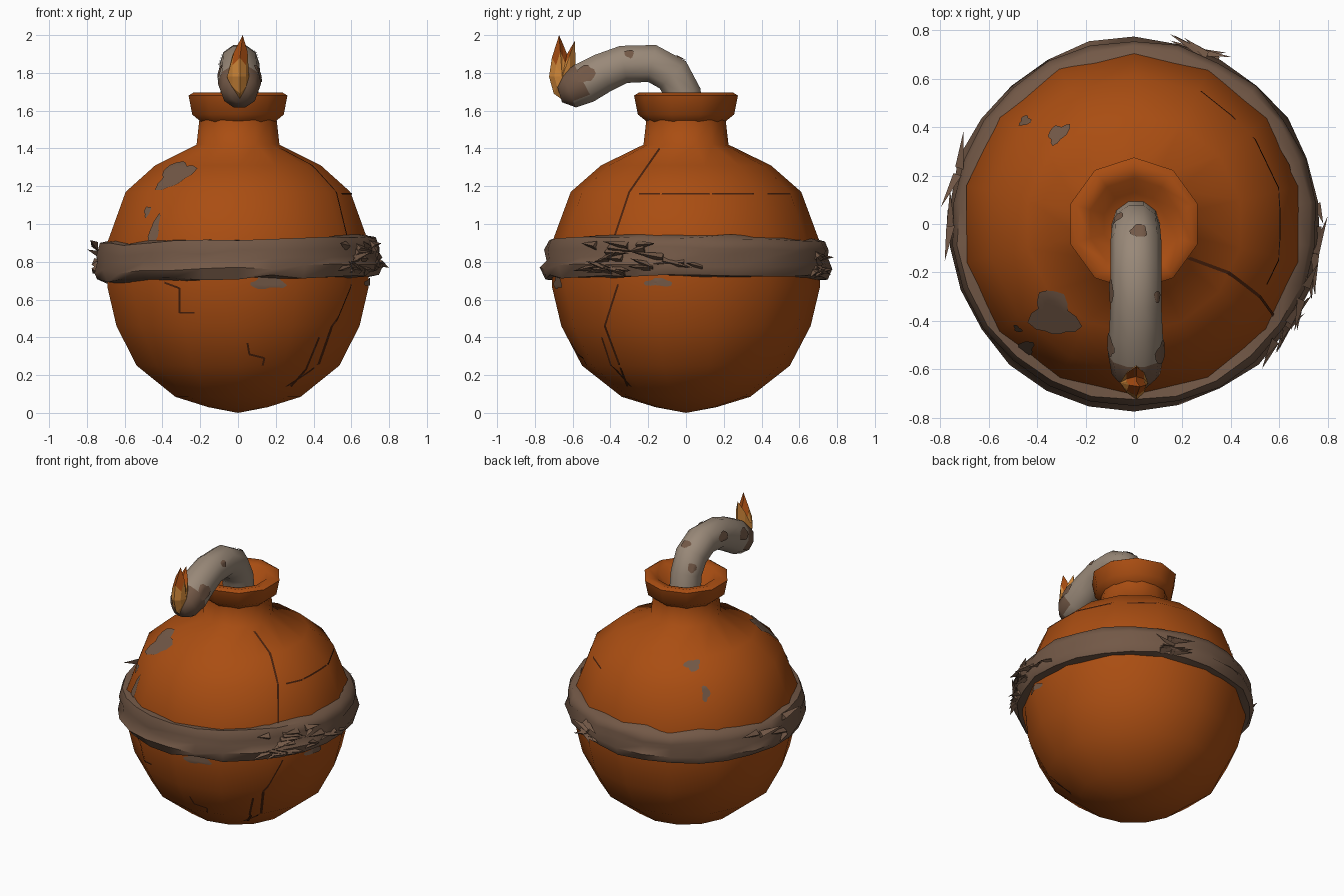
import bpy, bmesh, math, random
from mathutils import Vector
from mathutils.bvhtree import BVHTree

random.seed(4)
if "Cube" in bpy.data.objects:
    bpy.data.objects.remove(bpy.data.objects["Cube"])


def material(name, rgb):
    m = bpy.data.materials.new(name)
    m.use_nodes = True
    m.diffuse_color = (*rgb, 1)
    bsdf = m.node_tree.nodes["Principled BSDF"]
    bsdf.inputs["Base Color"].default_value = (*rgb, 1)
    bsdf.inputs["Roughness"].default_value = 0.9
    return m


RUST = material("rust orange", (0.40, 0.075, 0.006))
CLOTH = material("brown cloth", (0.17, 0.098, 0.062))
ROPE = material("pale rope", (0.32, 0.25, 0.19))
AMBER = material("amber flame", (0.62, 0.24, 0.04))
CRACK = material("dark crack", (0.07, 0.016, 0.004))


def finish(bm, name, mats, smooth=None, recalc=True):
    bmesh.ops.remove_doubles(bm, verts=bm.verts, dist=0.0005)
    if recalc:
        bmesh.ops.recalc_face_normals(bm, faces=bm.faces)
    me = bpy.data.meshes.new(name)
    bm.to_mesh(me)
    bm.free()
    ob = bpy.data.objects.new(name, me)
    bpy.context.collection.objects.link(ob)
    for m in mats:
        me.materials.append(m)
    if smooth:
        bpy.ops.object.select_all(action='DESELECT')
        ob.select_set(True)
        bpy.context.view_layer.objects.active = ob
        bpy.ops.object.shade_smooth_by_angle(angle=math.radians(smooth))
    return ob


def bridge(bm, a, b):
    n = len(a)
    for i in range(n):
        j = (i + 1) % n
        bm.faces.new((a[i], a[j], b[j], b[i]))


def polar(r, angle, z):
    return Vector((r * math.cos(angle), r * math.sin(angle), z))


def lathe(name, profile, sides, mats, smooth, closed=False, warp=lambda p: p):
    bm = bmesh.new()
    rings = [[bm.verts.new(warp(polar(r, math.tau * (i + 0.5) / sides, z)))
              for i in range(sides)] for r, z in profile]
    for a, b in zip(rings, rings[1:] + rings[:1] if closed else rings[1:]):
        bridge(bm, a, b)
    return finish(bm, name, mats, smooth)


def surface(ob):
    return BVHTree.FromPolygons([v.co.copy() for v in ob.data.vertices],
                                [tuple(p.vertices) for p in ob.data.polygons])


def patch(name, tree, centre, w, h, lumps=0.2, rings=5, sides=18):
    """Thin irregular stain that hugs a surface."""
    c, n, _, _ = tree.find_nearest(Vector(centre))
    u = Vector((0, 0, 1)).cross(n)
    u = u.normalized() if u.length > 0.1 else Vector((1, 0, 0))
    v = n.cross(u)
    p1, p2 = random.uniform(0, 6), random.uniform(0, 6)
    bm = bmesh.new()
    loops = []
    for k in range(rings + 1):
        loop = []
        for i in range(sides):
            a = math.tau * i / sides
            s = k / rings * (1 + lumps * (math.sin(3 * a + p1) + 0.6 * math.sin(5 * a + p2)))
            hit, hn, _, _ = tree.find_nearest(c + u * (w * s * math.cos(a)) + v * (h * s * math.sin(a)))
            loop.append(bm.verts.new(hit + hn * 0.006))
        loops.append(loop)
    for a, b in zip(loops, loops[1:]):
        bridge(bm, b, a)
    ob = finish(bm, name, [CLOTH], 60, recalc=False)
    # keep the plate facing away from the surface
    if ob.data.polygons[-1].normal.dot(n) < 0:
        ob.data.flip_normals()


def crack(name, tree, points, view):
    """Hairline crack projected on the shell; points are (across, z)."""
    bm = bmesh.new()
    for (a0, z0), (a1, z1) in zip(points, points[1:]):
        steps = 8
        side = Vector((z0 - z1, a1 - a0)).normalized() * 0.005
        prev = None
        for k in range(steps + 1):
            t = k / steps
            a, z = a0 + (a1 - a0) * t, z0 + (z1 - z0) * t
            pair = []
            for s in (-1, 1):
                b, zz = a + side.x * s, z + side.y * s
                start = Vector((b, -3, zz)) if view == "front" else Vector((3, b, zz))
                ray = Vector((0, 1, 0)) if view == "front" else Vector((-1, 0, 0))
                hit, n, _, _ = tree.ray_cast(start, ray)
                pair.append(bm.verts.new(hit - ray * 0.005))
            if prev:
                bm.faces.new((prev[0], prev[1], pair[1], pair[0]))
            prev = pair
    finish(bm, name, [CRACK])


# Round shell with neck and a hollow lip
shell = lathe("shell", [(0, 0), (0.16, 0.03), (0.34, 0.085), (0.55, 0.25), (0.66, 0.46),
                        (0.71, 0.67), (0.71, 0.90), (0.61, 1.17), (0.45, 1.31), (0.225, 1.42),
                        (0.21, 1.55)], 14, [RUST], 65)
lathe("neck_lip", [(0.205, 1.54), (0.255, 1.58), (0.275, 1.68), (0.25, 1.695), (0.19, 1.68),
                   (0.13, 1.60), (0, 1.58)], 10, [RUST], 50)


# Cloth band wound round the middle, slightly tilted and uneven
def rumple(p):
    f = 1 + random.uniform(-0.010, 0.010)
    return Vector((p.x * f, p.y * f, p.z + 0.025 * p.x + random.uniform(-0.012, 0.012)))


lathe("cloth_band", [(0.69, 0.71), (0.745, 0.715), (0.77, 0.765), (0.745, 0.815), (0.755, 0.855),
                     (0.73, 0.91), (0.68, 0.92)], 26, [CLOTH], 50, closed=True, warp=rumple)

# Frayed shreds where the cloth is knotted and torn
bm = bmesh.new()
for azimuth, count, spread in ((-28, 16, 12), (68, 8, 8), (170, 5, 12), (-5, 6, 12)):
    for _ in range(count):
        a = math.radians(azimuth + random.uniform(-spread, spread))
        z = random.uniform(0.74, 0.89)
        da = random.choice((-1, 1)) * random.uniform(0.10, 0.22)
        tip = polar(random.uniform(0.77, 0.81), a + da, z + random.uniform(-0.04, 0.05))
        base = [polar(0.74, a, z - 0.025), polar(0.74, a, z + 0.025), polar(0.775, a, z)]
        vs = [bm.verts.new(p) for p in base + [tip]]
        for f in ((0, 1, 2), (0, 1, 3), (1, 2, 3), (2, 0, 3)):
            bm.faces.new([vs[i] for i in f])
finish(bm, "cloth_shreds", [CLOTH])

# Bent rope fuse with a scorched end
path = [(0.0, 1.57), (-0.015, 1.69), (-0.07, 1.79), (-0.18, 1.85), (-0.33, 1.845),
        (-0.44, 1.80), (-0.54, 1.745), (-0.62, 1.705), (-0.67, 1.69)]
radii = [0.10, 0.10, 0.105, 0.105, 0.105, 0.11, 0.115, 0.10, 0.05]
bm = bmesh.new()
loops = []
for i, ((y, z), r) in enumerate(zip(path, radii)):
    y0, z0 = path[max(i - 1, 0)]
    y1, z1 = path[min(i + 1, len(path) - 1)]
    t = Vector((0, y1 - y0, z1 - z0)).normalized()
    side = Vector((1, 0, 0))
    up = side.cross(t)
    loops.append([bm.verts.new(Vector((0.008, y, z)) + side * r * math.cos(a) + up * r * math.sin(a))
                  for a in (math.tau * k / 10 for k in range(10))])
for a, b in zip(loops, loops[1:]):
    bridge(bm, a, b)
bm.faces.new(loops[-1])
for f in bm.faces:
    f.material_index = int(f.calc_center_median().y < -0.56)
fuse = finish(bm, "fuse", [ROPE, CLOTH], 55)

# Flame with two tips, bulging at the centre
outline = [(-0.63, 1.64), (-0.70, 1.69), (-0.725, 1.78), (-0.71, 1.88), (-0.672, 2.0), (-0.65, 1.95),
           (-0.63, 1.90), (-0.588, 1.97), (-0.585, 1.86), (-0.58, 1.72)]
bm = bmesh.new()
core = Vector((0, -0.655, 1.78))
rim = [bm.verts.new((0.01 if z < 1.99 else 0.025, y, z)) for y, z in outline]
for s in (-1, 1):
    mid = [bm.verts.new(core.lerp(v.co, 0.6) + Vector((s * 0.036, 0, 0))) for v in rim]
    hub = bm.verts.new(core + Vector((s * 0.058, 0, 0)))
    bridge(bm, rim, mid)
    for i in range(len(mid)):
        bm.faces.new((mid[i], mid[(i + 1) % len(mid)], hub))
for f in bm.faces:
    f.material_index = int(f.calc_center_median().z > 1.895)
finish(bm, "flame", [AMBER, RUST])

# Worn stains on the shell and the fuse
tree = surface(shell)
for i, (c, w, h) in enumerate([((-0.32, -0.36, 1.24), 0.10, 0.11), ((-0.45, -0.52, 0.97), 0.03, 0.08),
                               ((-0.47, -0.42, 1.06), 0.02, 0.03), ((0.16, -0.69, 0.69), 0.09, 0.035),
                               ((-0.31, 0.37, 1.27), 0.05, 0.04), ((-0.43, 0.40, 1.12), 0.025, 0.05),
                               ((0.70, -0.15, 0.69), 0.08, 0.02)]):
    patch(f"shell_stain_{i + 1}", tree, c, w, h)
tree_fuse = surface(fuse)
for i, (c, w, h) in enumerate([((0.02, -0.04, 1.86), 0.035, 0.03), ((-0.09, -0.28, 1.87), 0.05, 0.03),
                               ((0.09, -0.30, 1.90), 0.025, 0.025), ((0.09, -0.53, 1.79), 0.05, 0.05),
                               ((-0.09, -0.50, 1.80), 0.05, 0.04), ((-0.07, 0.03, 1.76), 0.03, 0.03)]):
    patch(f"fuse_stain_{i + 1}", tree_fuse, c, w, h, 0.12, 4, 14)

# Hairline cracks in the shell
crack("front_crack_upper", tree, [(-0.39, 0.69), (-0.31, 0.66), (-0.31, 0.53), (-0.23, 0.53)], "front")
crack("front_crack_lower", tree, [(0.05, 0.37), (0.06, 0.31), (0.14, 0.29), (0.13, 0.25)], "front")
crack("front_crack_side", tree, [(0.43, 0.40), (0.36, 0.23), (0.28, 0.14)], "front")
crack("side_crack_level", tree, [(-0.25, 1.16), (0.55, 1.16)], "side")
crack("side_crack_upper", tree, [(-0.14, 1.40), (-0.30, 1.17), (-0.38, 0.93)], "side")
crack("side_crack_lower", tree, [(-0.36, 0.68), (-0.43, 0.46), (-0.31, 0.14)], "side")
